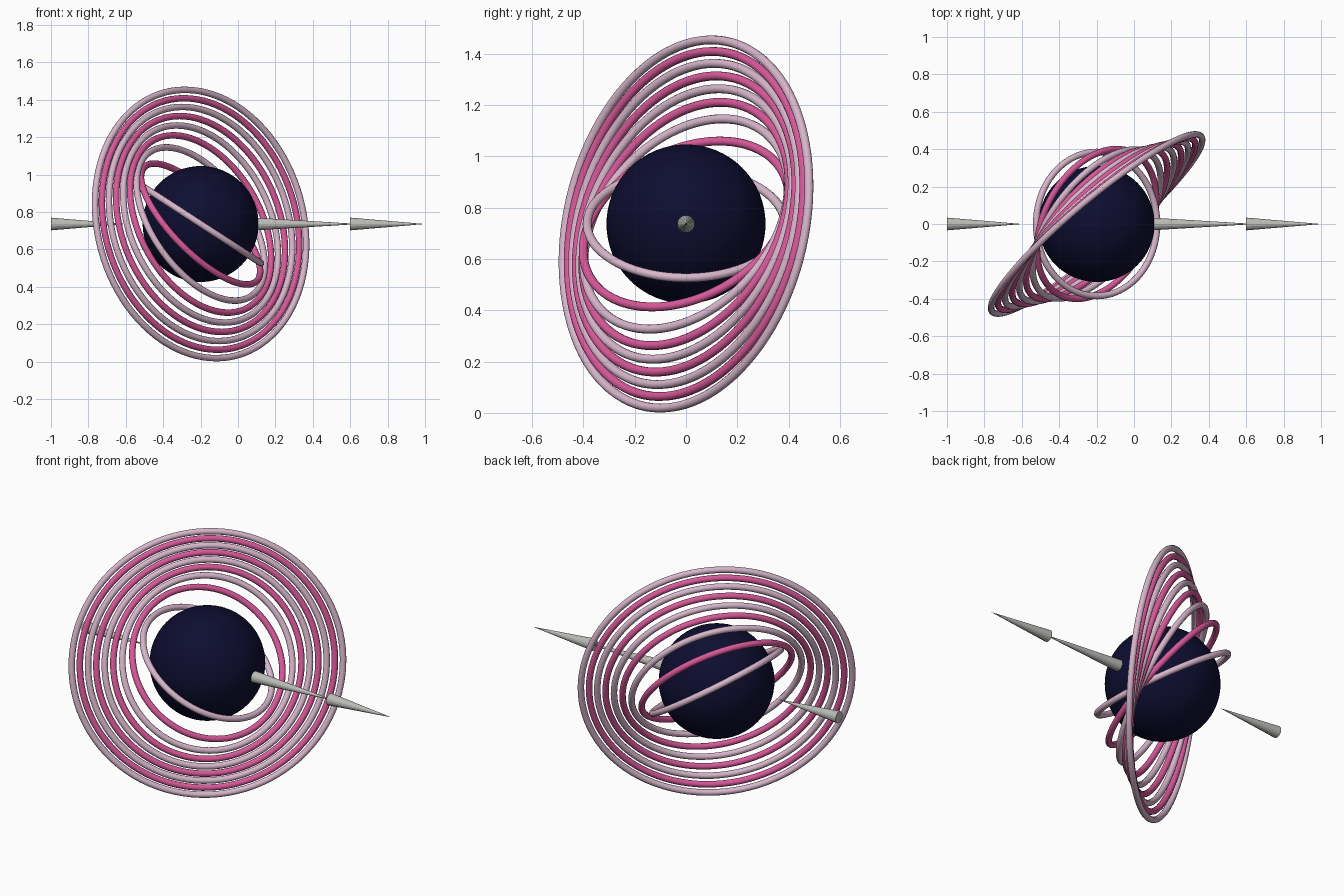
import bpy
from math import radians, pi
from mathutils import Vector, Matrix

cube = bpy.data.objects.get("Cube")
if cube:
    bpy.data.objects.remove(cube, do_unlink=True)


def make_material(name, colour):
    mat = bpy.data.materials.new(name)
    mat.use_nodes = True
    mat.diffuse_color = (*colour, 1)
    mat.node_tree.nodes["Principled BSDF"].inputs["Base Color"].default_value = (*colour, 1)
    return mat


navy = make_material("navy", (0.004, 0.004, 0.03))
pale_pink = make_material("pale pink", (0.68, 0.47, 0.60))
deep_pink = make_material("deep pink", (0.68, 0.10, 0.32))
silver = make_material("silver", (0.50, 0.50, 0.48))


def finish(name, mat, smooth):
    obj = bpy.context.object
    obj.name = name
    obj.data.materials.append(mat)
    if smooth:
        bpy.ops.object.shade_smooth_by_angle(angle=radians(40))
    return obj


CENTRE = Vector((-0.20, 0, 0.736))

# Central globe
bpy.ops.mesh.primitive_uv_sphere_add(segments=64, ring_count=32, radius=0.31, location=CENTRE)
finish("globe", navy, True)

# Nested rings fanned about one shared diameter, in alternating colours
first_normal = Vector((0.545, 0, 0.839)).normalized()
last_normal = Vector((0.633, -0.754, 0.178)).normalized()
hinge = first_normal.cross(last_normal).normalized()
fan_angles = [0, 24, 38, 46, 50.5, 54, 57, 59, 60.4]
for i, angle in enumerate(fan_angles):
    normal = Matrix.Rotation(radians(angle), 3, hinge) @ first_normal
    bpy.ops.mesh.primitive_torus_add(
        major_radius=0.385 + 0.043 * i, minor_radius=0.0175,
        major_segments=96, minor_segments=12, location=CENTRE,
        rotation=normal.to_track_quat('Z', 'Y').to_euler())
    finish(f"ring_{i + 1}", deep_pink if i % 2 else pale_pink, True)

# Spikes along the axle, all pointing to +x
for name, base, tip in (("rear_spike", -1.0, -0.6),
                        ("middle_spike", 0.09, 0.65),
                        ("front_spike", 0.6, 1.0)):
    bpy.ops.mesh.primitive_cone_add(
        vertices=16, radius1=0.034, radius2=0, depth=tip - base,
        location=((base + tip) / 2, 0, CENTRE.z), rotation=(0, pi / 2, 0))
    finish(name, silver, False)
